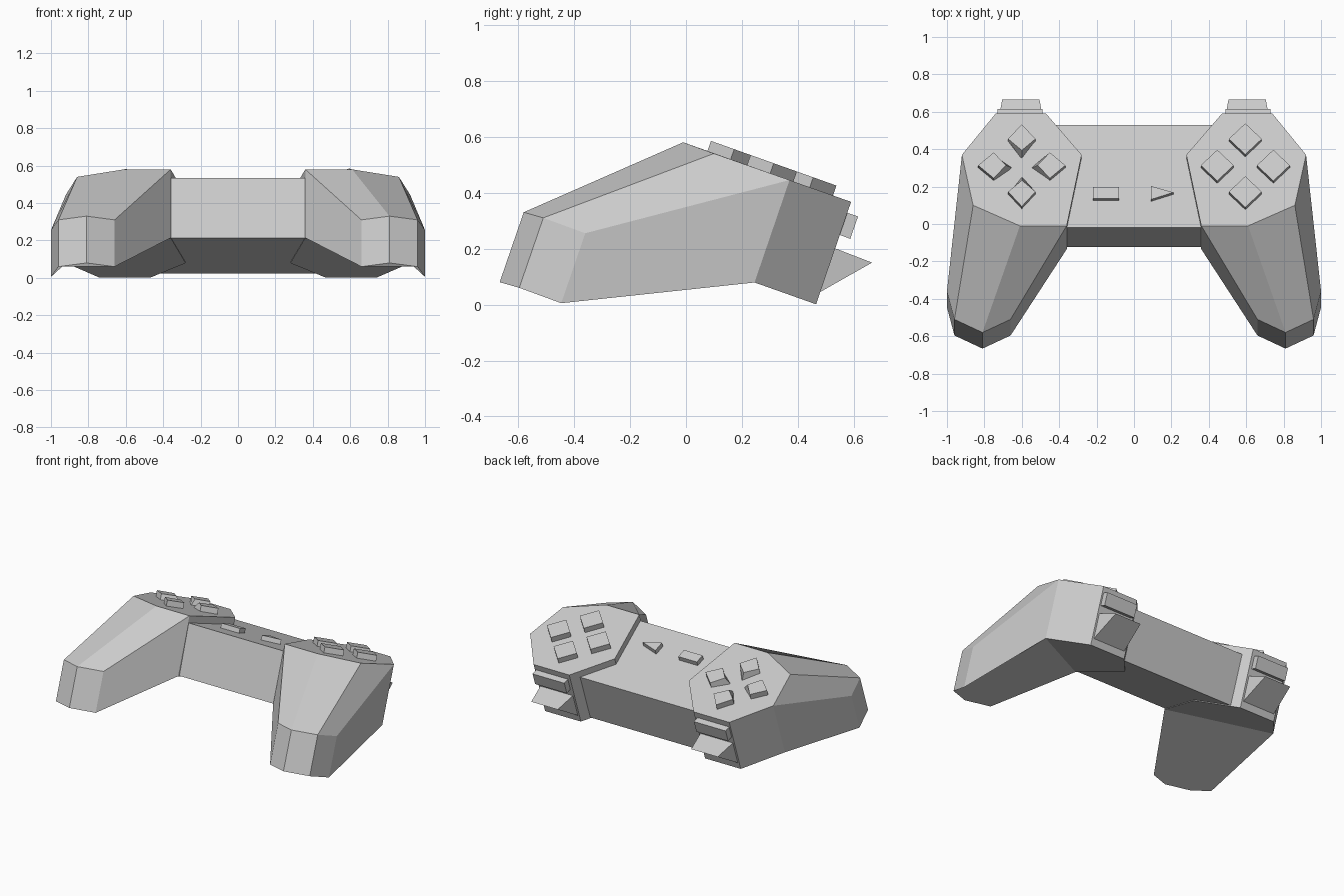
import bpy, bmesh, math
from mathutils import Matrix, Vector

cube = bpy.data.objects.get("Cube")
if cube:
    bpy.data.objects.remove(cube, do_unlink=True)

grey = bpy.data.materials.new("light grey plastic")
grey.use_nodes = True
colour = (0.6, 0.6, 0.6, 1)
grey.diffuse_color = colour
grey.node_tree.nodes["Principled BSDF"].inputs["Base Color"].default_value = colour

# The whole controller leans back; buttons sit in this tilted frame
TILT = Matrix.Translation((0, -0.01, 0.58)) @ Matrix.Rotation(math.radians(-19.6), 4, 'X')


def make(name, verts, faces, mirror=False):
    bm = bmesh.new()
    vs = [bm.verts.new(v) for v in verts]
    for f in faces:
        bm.faces.new([vs[i] for i in f])
    bmesh.ops.recalc_face_normals(bm, faces=bm.faces)
    mesh = bpy.data.meshes.new(name)
    bm.to_mesh(mesh)
    bm.free()
    mesh.materials.append(grey)
    obj = bpy.data.objects.new(name, mesh)
    bpy.context.collection.objects.link(obj)
    if mirror:
        obj.modifiers.new("Mirror", 'MIRROR').use_mirror_merge = False
    return obj


def walls(n):
    return [(i, (i + 1) % n, n + (i + 1) % n, n + i) for i in range(n)]


def prism(name, top, bottom, mirror=False):
    n = len(top)
    caps = [tuple(range(n)), tuple(range(n, 2 * n))]
    return make(name, list(top) + list(bottom), walls(n) + caps, mirror)


def key(name, top, bottom, low, high):
    """Raised button from two outlines lying in the tilted frame."""
    return prism(name, [TILT @ Vector((x, y, high)) for x, y in top],
                 [TILT @ Vector((x, y, low)) for x, y in bottom])


# Button pads with their grips: outline, then the same outline lowered
pad = [(0.36, -0.01, 0.58), (0.28, 0.37, 0.445), (0.47, 0.59, 0.367),
       (0.74, 0.59, 0.367), (0.92, 0.37, 0.445)]
grip = [(1.0, -0.36, 0.255), (0.96, -0.51, 0.31), (0.81, -0.58, 0.33), (0.66, -0.51, 0.31)]
low_pad = [(x, y - 0.125, z - 0.366) for x, y, z in pad]
low_grip = [(x, y - 0.086, z - 0.25) for x, y, z in grip]
ridge = [(0.61, -0.01, 0.58), (0.86, 0.10, 0.54)]
make("pads_and_grips", pad + grip + low_pad + low_grip + ridge,
     walls(9) + [(0, 1, 2, 3, 4, 19, 18), (0, 18, 7, 8), (18, 19, 6, 7),
                 (19, 4, 5, 6), (9, 10, 11, 12, 13), (9, 13, 14, 15, 16, 17)], True)

# Centre body between the pads
prism("centre_body",
      [(-0.36, -0.02, 0.535), (0.36, -0.02, 0.535), (0.43, 0.53, 0.34), (-0.43, 0.53, 0.34)],
      [(-0.36, -0.123, 0.213), (0.36, -0.123, 0.213), (0.43, 0.42, 0.023), (-0.43, 0.42, 0.023)])

# Four diamond face buttons on one pad, four sloped direction keys on the other
for i, side in enumerate(("right", "upper", "left", "lower")):
    turn = Matrix.Rotation(i * math.pi / 2, 2)

    def place(cx, pts):
        return [turn @ Vector((0.15 + a, b)) + Vector((cx, 0.33)) for a, b in pts]

    r = 0.088
    diamond = place(0.595, [(r, 0), (0, r), (-r, 0), (0, -r)])
    key(side + "_face_button", diamond, diamond, -0.01, 0.038)
    w = 0.073
    key(side + "_direction_key",
        place(-0.6, [(0.083, 0), (0, w), (-0.065, 0), (0, -w)]),
        place(-0.6, [(0.083, 0), (0, w), (-0.1, 0), (0, -w)]), -0.005, 0.038)

# Small centre buttons
bar = [(-0.22, 0.16), (-0.08, 0.16), (-0.08, 0.225), (-0.22, 0.225)]
arrow = [(0.09, 0.155), (0.21, 0.195), (0.09, 0.232)]
key("bar_button", bar, bar, -0.06, -0.015)
key("arrow_button", arrow, arrow, -0.06, -0.015)


# Shoulder buttons on the back: upper block and lower wedge
def rib(x0, x1, y, z):
    return [(x0, y, z), (x1, y, z)]


prism("upper_shoulder_button",
      rib(0.49, 0.73, 0.55, 0.337) + rib(0.73, 0.49, 0.52, 0.26),
      rib(0.49, 0.73, 0.615, 0.315) + rib(0.73, 0.49, 0.587, 0.235), True)
make("lower_shoulder_trigger",
     rib(0.48, 0.73, 0.52, 0.206) + rib(0.48, 0.73, 0.462, 0.035) + rib(0.505, 0.705, 0.665, 0.15),
     [(0, 1, 3, 2), (0, 1, 5, 4), (2, 3, 5, 4), (0, 2, 4), (1, 3, 5)], True)
